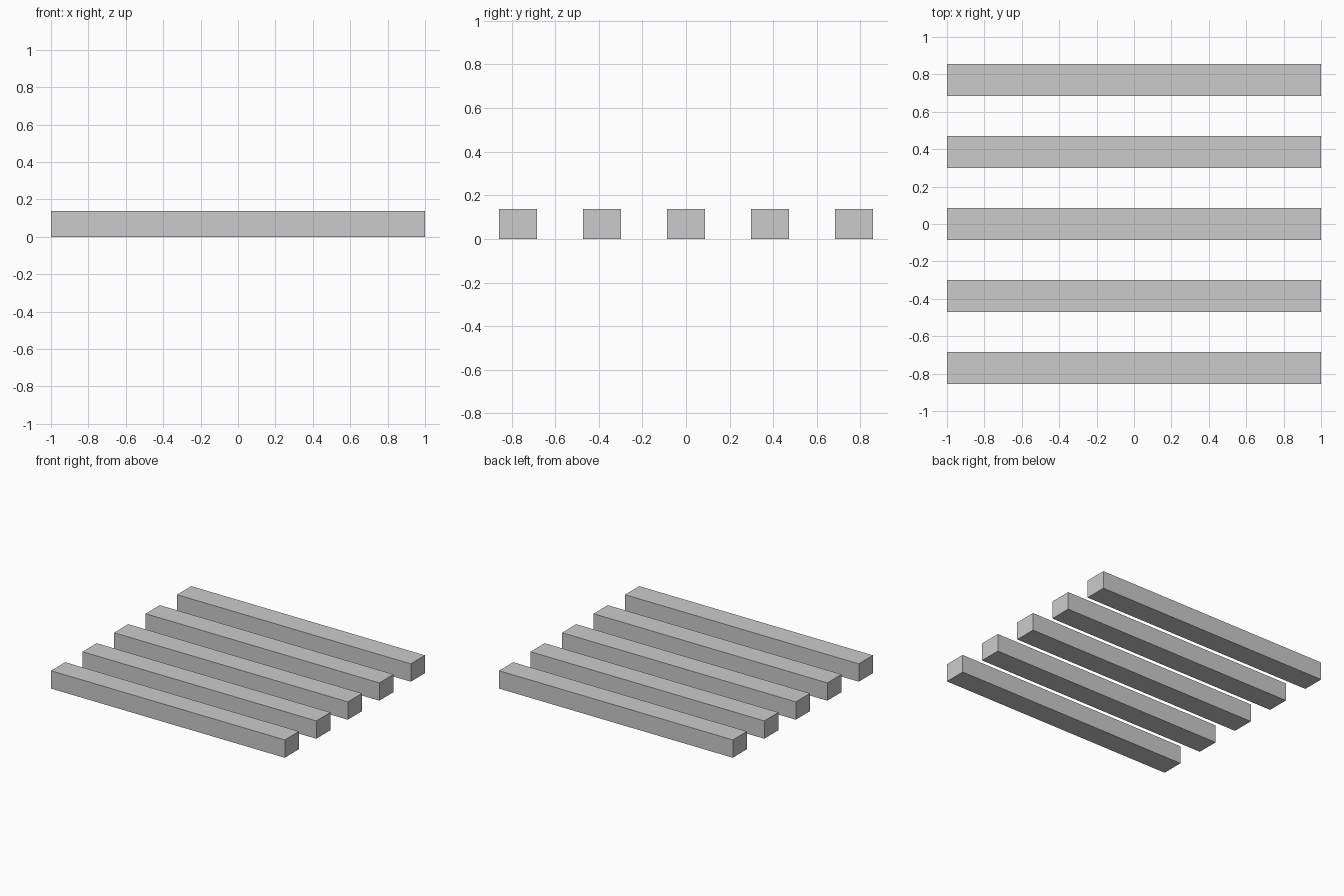
import bpy

if "Cube" in bpy.data.objects:
    bpy.data.objects.remove(bpy.data.objects["Cube"])

LENGTH, WIDTH, HEIGHT = 2.0, 0.173, 0.138
SPACING = 0.385


def add_bar(name, y):
    bpy.ops.mesh.primitive_cube_add(size=1, location=(0, y, HEIGHT / 2))
    bar = bpy.context.object
    bar.name = name
    bar.scale = (LENGTH, WIDTH, HEIGHT)
    bpy.ops.object.transform_apply(location=False, rotation=False, scale=True)
    return bar


# Five parallel square-edged bars, front to back
for i in range(5):
    add_bar(f"bar_{i + 1}", (i - 2) * SPACING)
